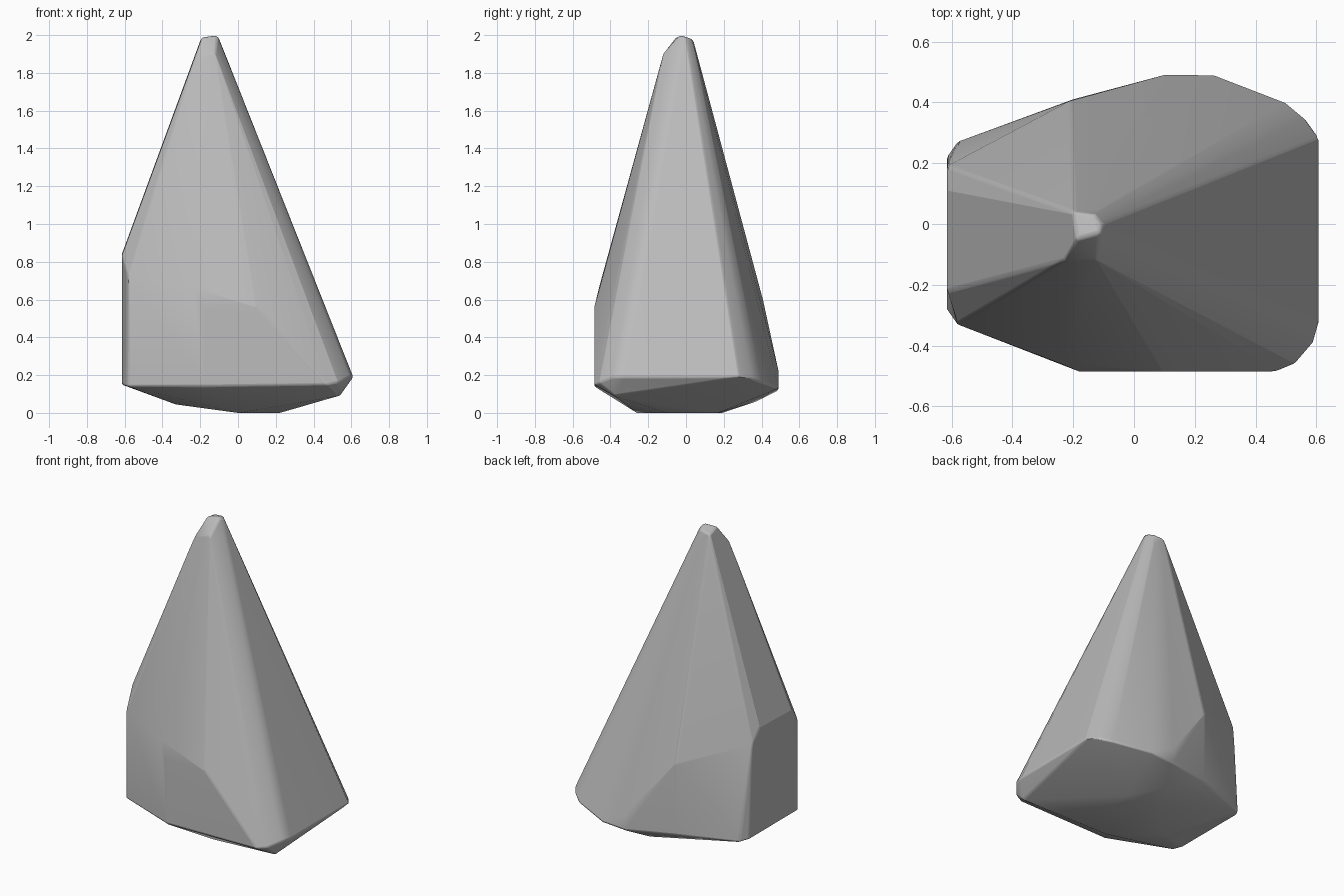
import bpy, bmesh, math

cube = bpy.data.objects.get("Cube")
if cube:
    bpy.data.objects.remove(cube, do_unlink=True)

# Stone colour
stone = bpy.data.materials.new("grey stone")
stone.use_nodes = True
colour = (0.5, 0.5, 0.5, 1)
stone.diffuse_color = colour
stone.node_tree.nodes["Principled BSDF"].inputs["Base Color"].default_value = colour

# Worn corners of the rock, from the peak down
peak = [(-.2, .04, 1.97), (-.13, .03, 1.98), (-.11, -.03, 2), (-.19, -.05, 1.99),
        (-.1, 0, 1.98), (-.23, -.12, 1.88), (-.12, -.12, 1.9), (-.12, .05, 1.91)]
shoulder = [(-.615, .19, .76), (-.615, .11, .84), (-.615, -.22, .84), (-.58, -.33, .72),
            (-.24, -.46, .665), (-.18, -.485, .56), (.1, -.485, .56),
            (-.21, .405, .61), (.1, .49, .22)]
rim = [(-.615, .22, .15), (-.58, .27, .14), (-.2, .41, .14), (.1, .49, .12), (.27, .49, .13),
       (.5, .4, .16), (.56, .35, .18), (.61, .28, .19), (.61, -.32, .19), (.59, -.39, .19),
       (.53, -.46, .16), (.47, -.485, .15), (-.18, -.485, .14), (-.58, -.33, .14),
       (-.615, -.28, .15)]
foot = [(0, -.26, 0), (.22, -.1, 0), (.2, .17, 0), (0, .19, 0),
        (-.33, -.1, .045), (0, .37, .06), (.54, -.38, .09)]

# Wrap the corners in a hull and merge its flat facets
bm = bmesh.new()
for corner in peak + shoulder + rim + foot:
    bm.verts.new(corner)
bmesh.ops.convex_hull(bm, input=bm.verts[:])
loose = [v for v in bm.verts if not v.link_faces]
bmesh.ops.delete(bm, geom=loose, context='VERTS')
bmesh.ops.dissolve_limit(bm, angle_limit=math.radians(2), verts=bm.verts[:], edges=bm.edges[:])
bmesh.ops.recalc_face_normals(bm, faces=bm.faces[:])
mesh = bpy.data.meshes.new("rock_spire")
bm.to_mesh(mesh)
bm.free()
mesh.materials.append(stone)
rock = bpy.data.objects.new("rock_spire", mesh)
bpy.context.collection.objects.link(rock)

# Softly worn edges
bevel = rock.modifiers.new("worn edges", 'BEVEL')
bevel.width = 0.012
bevel.segments = 2
bevel.limit_method = 'ANGLE'
bevel.angle_limit = math.radians(25)
bpy.context.view_layer.objects.active = rock
rock.select_set(True)
bpy.ops.object.shade_smooth_by_angle(angle=math.radians(20))
weighted = rock.modifiers.new("flat facets", 'WEIGHTED_NORMAL')
weighted.keep_sharp = True
